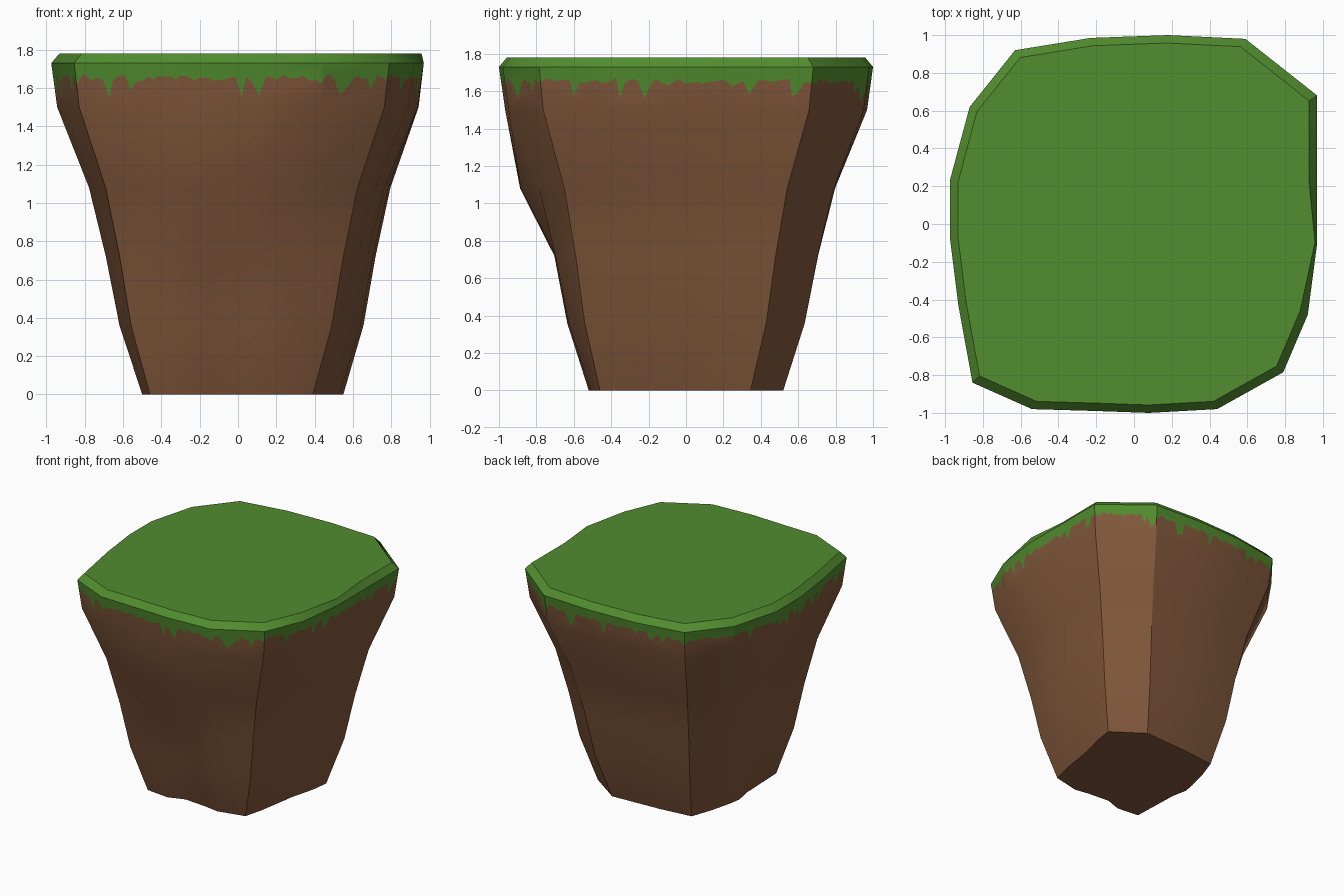
import bpy, bmesh, math, random
from mathutils import Vector

if "Cube" in bpy.data.objects:
    bpy.data.objects.remove(bpy.data.objects["Cube"])

random.seed(7)

# Plan outlines, counter-clockwise from +x: rim of the plateau and foot of the cliff
RIM = [(.97, -.10), (.968, .25), (.97, .68), (.59, .98), (.18, 1.0), (-.23, .985),
       (-.63, .92), (-.87, .62), (-.975, .23), (-.975, -.07), (-.93, -.43), (-.855, -.84),
       (-.54, -.98), (-.20, -.99), (.08, -1.0), (.44, -.98), (.79, -.785), (.92, -.48)]
FOOT = [(.48, .01), (.53, .20), (.55, .345), (.30, .52), (.10, .51), (-.11, .50),
        (-.38, .47), (-.44, .30), (-.485, .12), (-.50, .03), (-.475, -.10), (-.46, -.50),
        (-.27, -.52), (-.14, -.475), (.05, -.49), (.17, -.51), (.39, -.46), (.43, -.30)]
# (height, blend from foot to rim)
LEVELS = [(0, 0), (.36, .25), (.72, .40), (1.08, .585), (1.50, .935), (1.73, 1)]
BULGE = {12: .70, 13: .80, 14: .77}     # overhang on the front at z = 1.08
N = len(RIM)


def material(name, rgb):
    m = bpy.data.materials.new(name)
    m.diffuse_color = (*rgb, 1)
    m.use_nodes = True
    m.node_tree.nodes["Principled BSDF"].inputs["Base Color"].default_value = m.diffuse_color
    return m


def ring_point(i, z, t):
    if z == 1.08:
        t = BULGE.get(i, t)
    return Vector((*FOOT[i], z)).lerp(Vector((*RIM[i], z)), t)


bm = bmesh.new()
rings = [[bm.verts.new(ring_point(i, z, t)) for i in range(N)] for z, t in LEVELS]


def face(verts, mat):
    f = bm.faces.new(verts)
    f.material_index = mat
    f.smooth = True


# Earth walls and underside
face(rings[0][::-1], 0)
for lo, hi in zip(rings[:4], rings[1:5]):
    for i in range(N):
        j = (i + 1) % N
        face([lo[i], lo[j], hi[j], hi[i]], 0)


# Ragged grass fringe cut into the upper wall band
def drip():
    h = random.uniform(.60, .74)
    return h if random.random() > .17 else random.uniform(.2, .45)


low, rim = rings[4], rings[5]
corner = [bm.verts.new(low[i].co.lerp(rim[i].co, random.uniform(.5, .7))) for i in range(N)]
for i in range(N):
    j = (i + 1) % N
    steps = max(5, round((rim[j].co - rim[i].co).length / .032))
    jag = [corner[i]]
    for k in range(1, steps):
        s = (k + random.uniform(-.3, .3)) / steps
        a, b = low[i].co.lerp(low[j].co, s), rim[i].co.lerp(rim[j].co, s)
        jag.append(bm.verts.new(a.lerp(b, drip())))
    jag.append(corner[j])
    face([low[i], low[j]] + jag[::-1], 0)
    face(jag + [rim[j], rim[i]], 1)

# Bevelled grass edge and flat top
top = []
for i, (x, y) in enumerate(RIM):
    k = .988 if i == 0 else .956
    top.append(bm.verts.new((x * k, y * .958, 1.78)))
for i in range(N):
    j = (i + 1) % N
    face([rim[i], rim[j], top[j], top[i]], 1)
face(top, 1)

mesh = bpy.data.meshes.new("grassy_cliff_block")
bm.to_mesh(mesh)
bm.free()
mesh.materials.append(material("earth_brown", (.223, .098, .044)))
mesh.materials.append(material("grass_green", (.084, .266, .028)))
block = bpy.data.objects.new("grassy_cliff_block", mesh)
bpy.context.collection.objects.link(block)
bpy.context.view_layer.objects.active = block
block.select_set(True)
bpy.ops.object.shade_smooth_by_angle(angle=math.radians(32))
